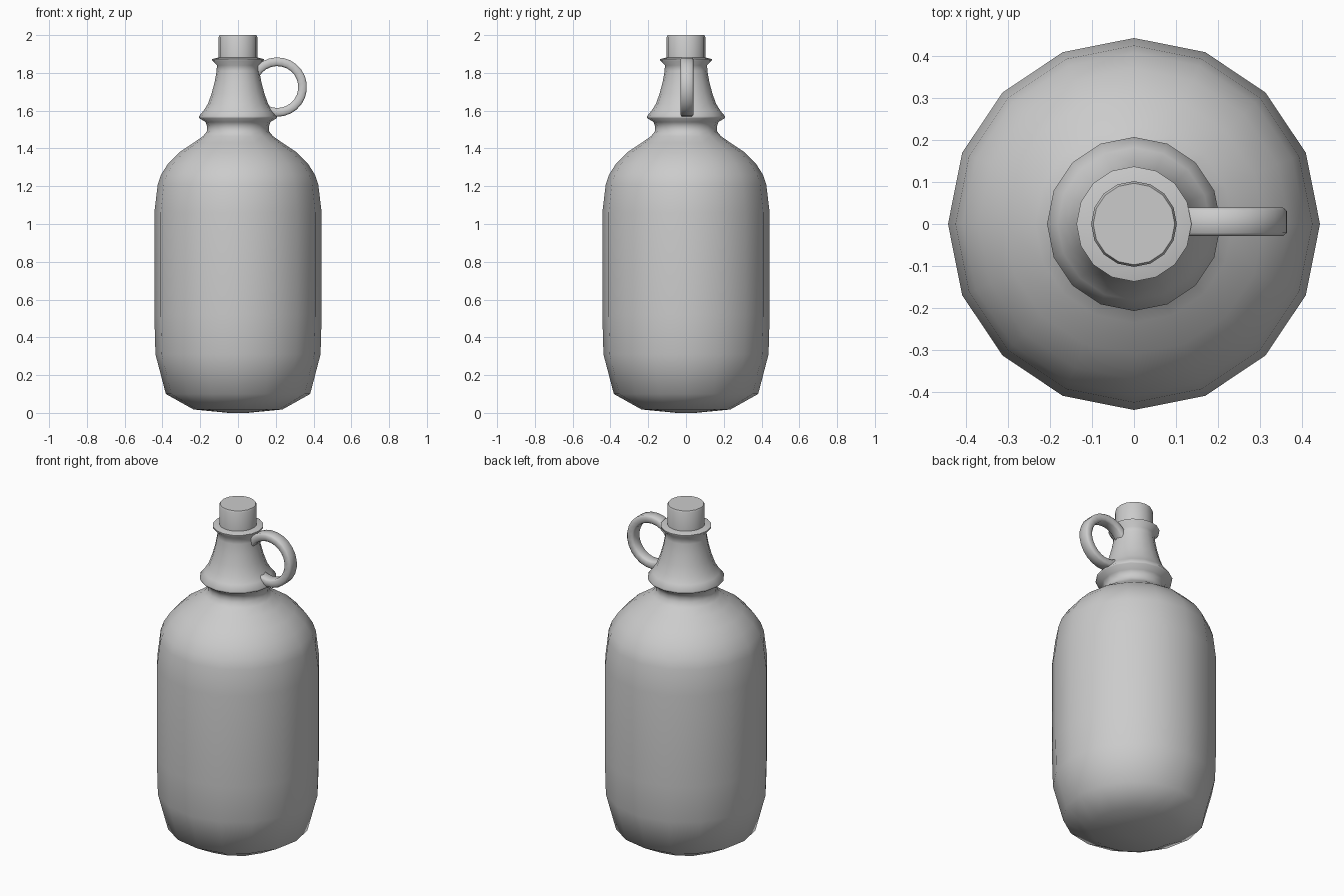
import bpy, bmesh
from math import cos, sin, pi, radians

if "Cube" in bpy.data.objects:
    bpy.data.objects.remove(bpy.data.objects["Cube"])

SIDES = 16


def finish(name, bm, angle):
    bmesh.ops.recalc_face_normals(bm, faces=bm.faces)
    mesh = bpy.data.meshes.new(name)
    bm.to_mesh(mesh)
    bm.free()
    obj = bpy.data.objects.new(name, mesh)
    bpy.context.collection.objects.link(obj)
    bpy.ops.object.select_all(action='DESELECT')
    obj.select_set(True)
    bpy.context.view_layer.objects.active = obj
    bpy.ops.object.shade_smooth_by_angle(angle=radians(angle))
    return obj


def skin(bm, rings, close_ends=True):
    for a, b in zip(rings, rings[1:]):
        n = len(a)
        for i in range(n):
            j = (i + 1) % n
            bm.faces.new((a[i], a[j], b[j], b[i]))
    if close_ends:
        bm.faces.new(rings[0])
        bm.faces.new(rings[-1])


def lathe(name, profile, angle=60):
    bm = bmesh.new()
    rings = [[bm.verts.new((r * cos(2 * pi * i / SIDES), r * sin(2 * pi * i / SIDES), z))
              for i in range(SIDES)] for r, z in profile]
    skin(bm, rings)
    return finish(name, bm, angle)


# Jug from base to shoulder, collar, flared neck and lip
lathe("jug_body", [
    (0.05, 0.0), (0.235, 0.018), (0.382, 0.10), (0.437, 0.31), (0.443, 0.52),
    (0.443, 1.06), (0.425, 1.21), (0.408, 1.26), (0.37, 1.32), (0.31, 1.38),
    (0.235, 1.43), (0.185, 1.465), (0.165, 1.49), (0.163, 1.515), (0.172, 1.54),
    (0.205, 1.56), (0.207, 1.57), (0.182, 1.60), (0.16, 1.635), (0.14, 1.69),
    (0.124, 1.75), (0.113, 1.81), (0.112, 1.84), (0.136, 1.864), (0.137, 1.873),
    (0.10, 1.882)])

# Stopper
lathe("stopper", [(0.102, 1.86), (0.102, 1.99), (0.097, 2.0)], 50)

# Ring handle: rounded strap swept along an arc, ends buried in the neck
CX, CY, CZ, R = 0.208, 0.005, 1.725, 0.133
section = [(-0.022, -0.024), (-0.013, -0.034), (0.015, -0.034), (0.024, -0.026),
           (0.024, 0.026), (0.015, 0.034), (-0.013, 0.034), (-0.022, 0.024)]
bm = bmesh.new()
rings = []
STEPS = 20
for k in range(STEPS + 1):
    t = radians(-135 + 285 * k / STEPS)
    rings.append([bm.verts.new((CX + (R + d) * cos(t), CY + w, CZ + (R + d) * sin(t)))
                  for d, w in section])
skin(bm, rings)
finish("handle", bm, 50)
